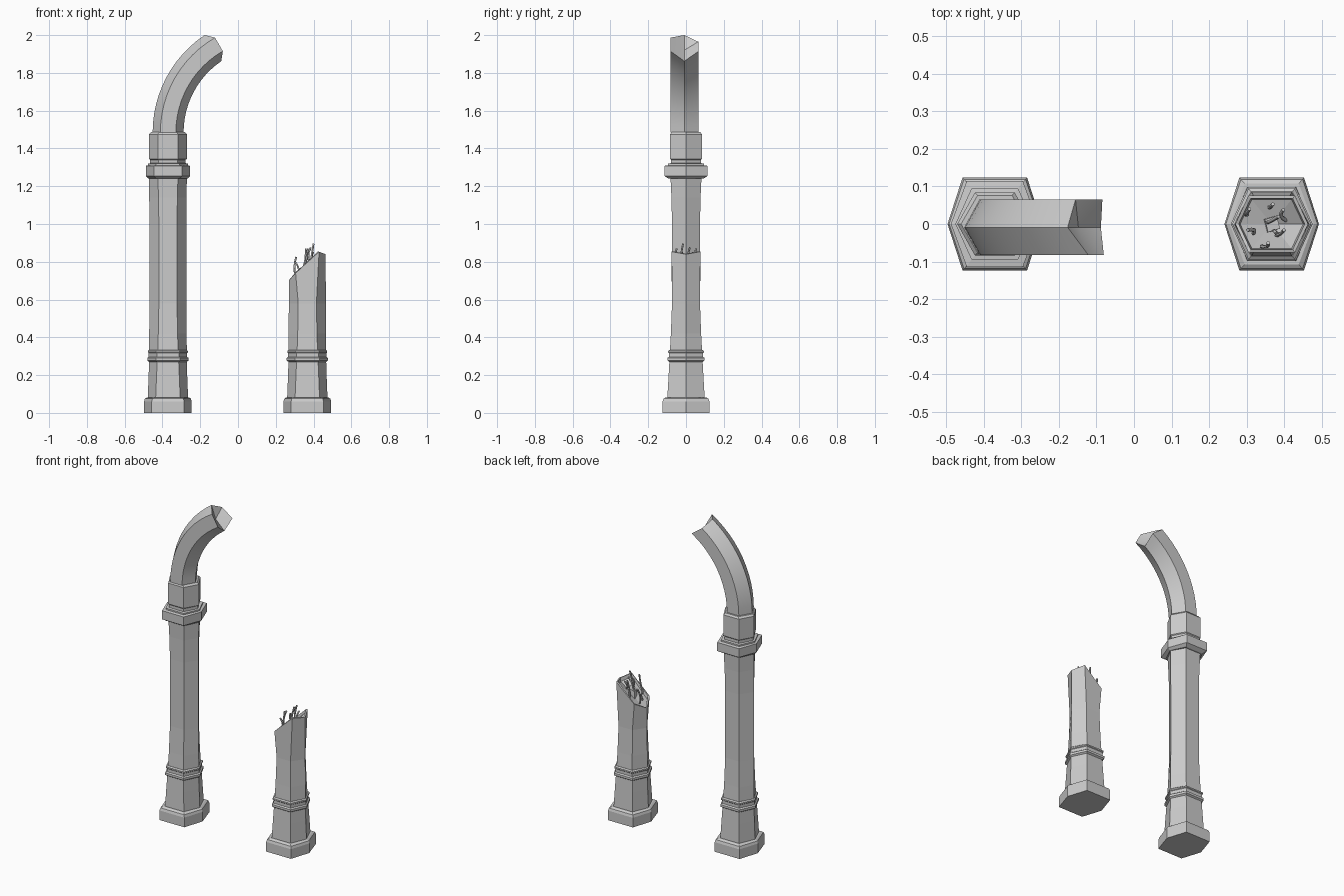
import bpy, bmesh, math, random
from mathutils import Vector

if "Cube" in bpy.data.objects:
    bpy.data.objects.remove(bpy.data.objects["Cube"])

random.seed(4)
LX, RX = -0.371, 0.367


def loft(name, rings, top=None, smooth=0):
    """Skin a stack of equal-sided rings; cap flat, or to a point if given."""
    bm = bmesh.new()
    vs = [[bm.verts.new(p) for p in r] for r in rings]
    n = len(rings[0])
    for a, b in zip(vs, vs[1:]):
        for i in range(n):
            j = (i + 1) % n
            bm.faces.new((a[i], a[j], b[j], b[i]))
    bm.faces.new(vs[0][::-1])
    if top is None:
        bm.faces.new(vs[-1])
    else:
        c = bm.verts.new(top)
        for i in range(n):
            bm.faces.new((vs[-1][i], vs[-1][(i + 1) % n], c))
    bmesh.ops.recalc_face_normals(bm, faces=bm.faces)
    me = bpy.data.meshes.new(name)
    bm.to_mesh(me)
    bm.free()
    ob = bpy.data.objects.new(name, me)
    bpy.context.collection.objects.link(ob)
    if smooth:
        bpy.ops.object.select_all(action='DESELECT')
        ob.select_set(True)
        bpy.context.view_layer.objects.active = ob
        bpy.ops.object.shade_smooth_by_angle(angle=math.radians(smooth))
    return ob


def hexagon(x, z, rx, cx, ry):
    """Six points: tips at +-rx on x, corners at (+-cx, +-ry)."""
    zs = z if isinstance(z, (list, tuple)) else [z] * 6
    pts = [(rx, 0), (cx, ry), (-cx, ry), (-rx, 0), (-cx, -ry), (cx, -ry)]
    return [(x + px, py, h) for (px, py), h in zip(pts, zs)]


# Profiles: z, tip half-width, corner half-width, half-depth
plinth = [(0, .126, .086, .124), (.06, .126, .086, .124), (.075, .122, .082, .119),
          (.082, .112, .072, .108)]
pedestal = [(.075, .107, .065, .099), (.2, .102, .06, .092), (.27, .1, .057, .088),
            (.277, .109, .064, .098), (.291, .109, .064, .098), (.297, .102, .058, .09),
            (.316, .102, .058, .09), (.32, .105, .062, .094), (.328, .105, .062, .094),
            (.334, .1, .055, .086)]
shaft = [(.33, .1, .054, .085), (.42, .099, .051, .08), (.58, .098, .048, .074)]
shaft_top = [(1.0, .098, .048, .074), (1.14, .099, .05, .077), (1.245, .1, .053, .082)]
collar = [(1.24, .104, .06, .092), (1.254, .117, .075, .114), (1.308, .117, .075, .114),
          (1.311, .105, .062, .095), (1.32, .105, .062, .095), (1.322, .094, .05, .08),
          (1.34, .094, .05, .08), (1.345, .1, .053, .084), (1.475, .1, .053, .084),
          (1.486, .09, .046, .076)]


def stack(name, x, prof):
    return loft(name, [hexagon(x, *p) for p in prof])


for side, x in (("tall", LX), ("short", RX)):
    stack(side + "_plinth", x, plinth)
    stack(side + "_pedestal", x, pedestal)
stack("tall_shaft", LX, shaft + shaft_top)
stack("tall_collar", LX, collar)

# Bent hexagonal arm sweeping about a centre, ending in a broken face
AX, AZ, AR, AY = .168, 1.475, .538, -.009


def arm_point(off, y, deg):
    a = math.radians(deg)
    return (AX - (AR + off) * math.cos(a), AY + y, AZ + .01 + (AR + off) * math.sin(a))


section = [(.082, 0), (.041, .074), (-.041, .074), (-.082, 0), (-.041, -.074), (.041, -.074)]
end_angles = [56.2, 56, 59.5, 55.8, 60, 60]
rings = [[arm_point(o, y, e * k / 12) for (o, y), e in zip(section, end_angles)]
         for k in range(13)]
loft("bent_arm", rings, top=arm_point(0, 0, 54), smooth=35)

# Broken shaft with a chipped rim and sunken core
rim = [.84, .853, .745, .703, .74, .853]
broken = [hexagon(RX, *p) for p in shaft]
broken.append(hexagon(RX, rim, .097, .062, .076))
broken.append(hexagon(RX, [h + .002 for h in rim], .088, .056, .068))
broken.append(hexagon(RX, [h - .02 for h in rim], .084, .053, .065))
loft("broken_shaft", broken, top=(RX, 0, .76))

# Central splintered stub
stub = [[(.367 + dx * s + sh, dy * s, z + dx * t) for dx, dy in
         ((.02, -.012), (.012, .022), (-.02, .012), (-.012, -.022))]
        for s, sh, z, t in ((1.1, 0, .72, 0), (1, .002, .8, .6))]
loft("core_stub", stub)

# Bent reinforcing wires: base x, y, z, then tip x, y, z
wires = [(.302, .025, .73, .308, .04, .825), (.36, .045, .76, .37, .053, .87),
         (.405, .01, .79, .398, .038, .85), (.318, -.025, .73, .303, -.016, .80),
         (.34, -.06, .75, .358, -.05, .87), (.378, -.03, .77, .40, -.016, .895),
         (.355, .005, .76, .385, .02, .875), (.385, -.03, .78, .375, -.02, .85)]
for i, w in enumerate(wires):
    a, b = Vector(w[:3]), Vector(w[3:])
    cu = bpy.data.curves.new("wire_%d" % i, 'CURVE')
    cu.dimensions = '3D'
    cu.bevel_depth = .005
    cu.bevel_resolution = 1
    cu.use_fill_caps = True
    sp = cu.splines.new('POLY')
    sp.points.add(4)
    bend = Vector((random.uniform(-.012, .012), random.uniform(-.008, .008), 0))
    for k in range(5):
        t = k / 4
        sp.points[k].co = (*(a.lerp(b, t) + bend * math.sin(t * math.pi)), 1)
    ob = bpy.data.objects.new("wire_%d" % i, cu)
    bpy.context.collection.objects.link(ob)
    bpy.ops.object.select_all(action='DESELECT')
    ob.select_set(True)
    bpy.context.view_layer.objects.active = ob
    bpy.ops.object.convert(target='MESH')
